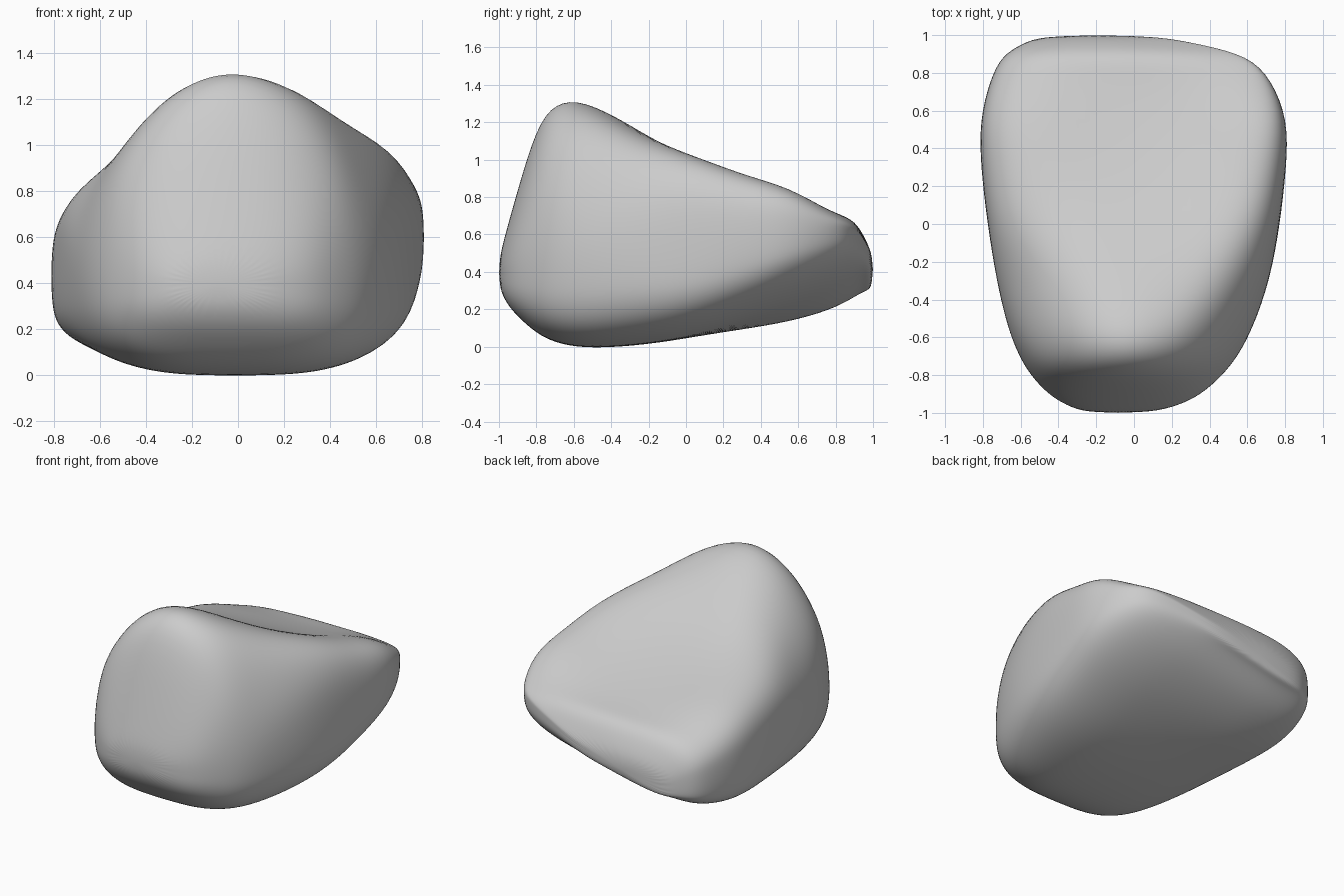
import bpy
import bmesh
import math
from mathutils import Vector, noise

cube = bpy.data.objects.get("Cube")
if cube:
    bpy.data.objects.remove(cube, do_unlink=True)

SEGMENTS = 40

# Cross-sections from front to back:
# y, x_min, x_max, bottom, widest height, top middle, top at x_min, top at x_max
SECTIONS = [
    (-1.0, -.25, .08, .32, .4, .47, .47, .47),
    (-.96, -.36, .24, .23, .4, .62, .62, .62),
    (-.9, -.46, .36, .16, .41, .84, .84, .84),
    (-.8, -.55, .47, .07, .43, 1.18, 1.15, 1.15),
    (-.7, -.61, .55, .02, .44, 1.31, 1.26, 1.29),
    (-.55, -.67, .63, -.01, .45, 1.33, 1.2, 1.33),
    (-.3, -.73, .72, 0, .46, 1.19, .99, 1.37),
    (0, -.78, .78, .04, .48, .99, .94, 1.33),
    (.3, -.81, .81, .11, .49, .86, .89, 1.13),
    (.55, -.82, .82, .18, .51, .77, .86, 1.03),
    (.77, -.76, .73, .27, .51, .71, .72, .78),
    (.89, -.7, .61, .35, .52, .69, .66, .7),
    (.95, -.6, .36, .39, .49, .6, .55, .59),
    (1.0, -.48, .1, .4, .45, .49, .43, .52),
]


def power(value, exponent):
    return math.copysign(abs(value) ** exponent, value)


def section_points(y, x_min, x_max, bottom, wide, middle, top_min, top_max):
    """Rounded section: domed at the front, dished on top and tilted below at the back."""
    t = min(max((y + .6) / .8, 0), 1)
    t = t * t * (3 - 2 * t)
    slope = .23 * max(y, 0)
    centre, half = (x_min + x_max) / 2, (x_max - x_min) / 2
    for i in range(SEGMENTS):
        angle = math.tau * i / SEGMENTS
        c, s = math.cos(angle), math.sin(angle)
        # The x_min side is boxier than the x_max side
        if s > 0:
            p = 2 + (.75 if c > 0 else 1.4) * t
        else:
            p = 3.2 if c > 0 else 3 + .8 * t
        u, v = power(c, 2 / p), power(s, 2 / p)
        x = centre + half * u
        waist = wide + slope * x
        if s > 0:
            side = top_max if u > 0 else top_min
            top = middle + (side - middle) * u * u
            z = waist + (top - waist) * v
        else:
            z = waist + (wide - bottom) * v
        yield Vector((x, y, z))


# Loft the stone through its sections, with faint lumps
bm = bmesh.new()
rings = []
for section in SECTIONS:
    ring = []
    for point in section_points(*section):
        lump = 1 + .012 * noise.noise(point * 3)
        ring.append(bm.verts.new((point.x * lump, point.y, point.z * lump)))
    rings.append(ring)
for a, b in zip(rings, rings[1:]):
    for i in range(SEGMENTS):
        j = (i + 1) % SEGMENTS
        bm.faces.new((a[i], a[j], b[j], b[i]))
bm.faces.new(rings[0])
bm.faces.new(rings[-1])
bmesh.ops.recalc_face_normals(bm, faces=bm.faces)
for face in bm.faces:
    face.smooth = True

mesh = bpy.data.meshes.new("boulder")
bm.to_mesh(mesh)
bm.free()
boulder = bpy.data.objects.new("boulder", mesh)
bpy.context.collection.objects.link(boulder)

# Round the surface
subsurf = boulder.modifiers.new("rounding", "SUBSURF")
subsurf.levels = subsurf.render_levels = 2

# Plain grey stone
stone = bpy.data.materials.new("stone_grey")
stone.use_nodes = True
colour = (.6, .6, .6, 1)
stone.diffuse_color = colour
for node in stone.node_tree.nodes:
    if node.type == "BSDF_PRINCIPLED":
        node.inputs["Base Color"].default_value = colour
        node.inputs["Roughness"].default_value = .9
mesh.materials.append(stone)
